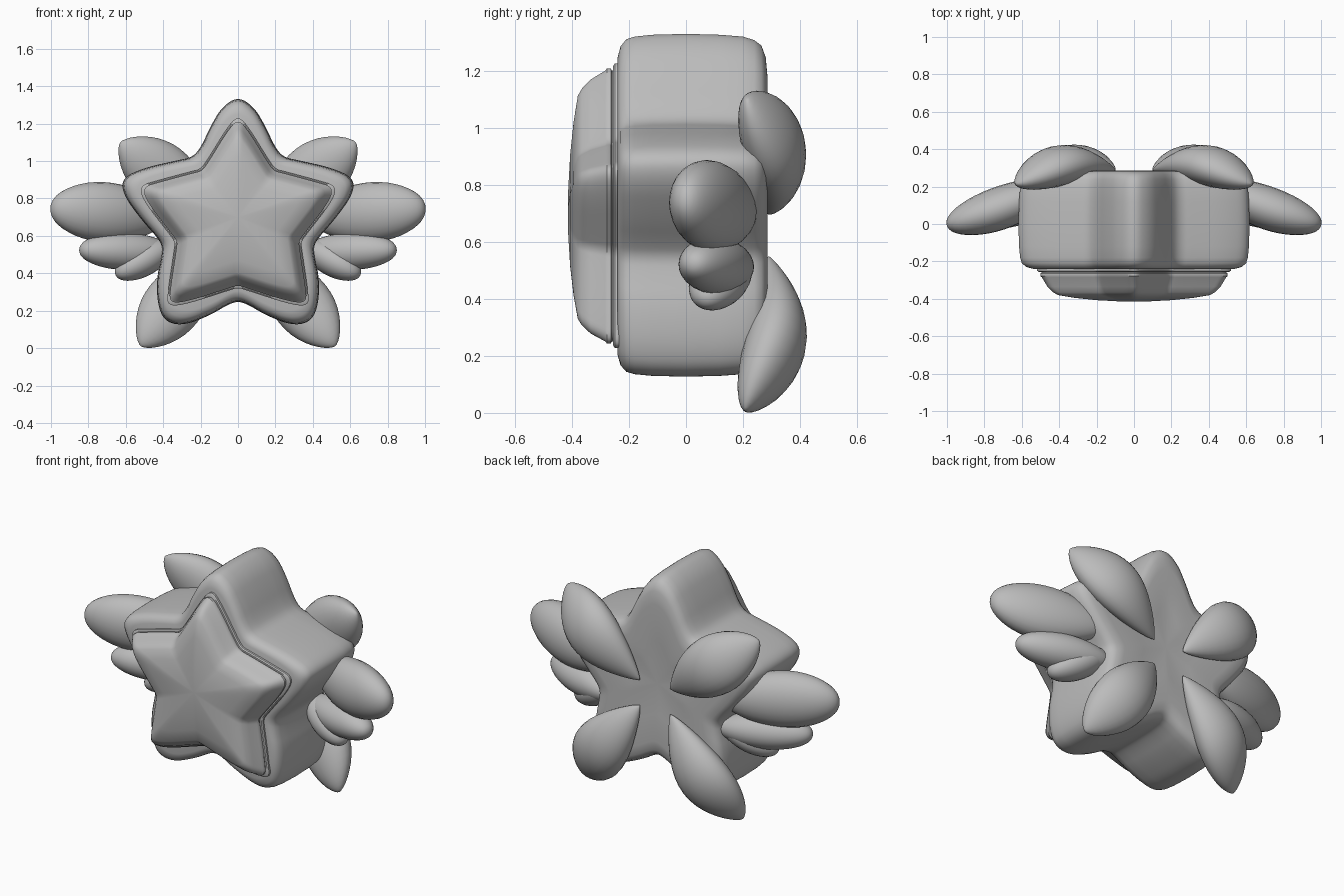
import bpy, bmesh, math
from mathutils import Vector

cube = bpy.data.objects.get("Cube")
if cube:
    bpy.data.objects.remove(cube)

grey = bpy.data.materials.new("plain grey")
grey.use_nodes = True
COLOUR = (0.5, 0.5, 0.5, 1)
grey.diffuse_color = COLOUR
grey.node_tree.nodes["Principled BSDF"].inputs["Base Color"].default_value = COLOUR
MIDDLE = Vector((0, 0.7))


def finish(name, bm, angle):
    bmesh.ops.recalc_face_normals(bm, faces=bm.faces)
    mesh = bpy.data.meshes.new(name)
    bm.to_mesh(mesh)
    bm.free()
    mesh.materials.append(grey)
    obj = bpy.data.objects.new(name, mesh)
    bpy.context.collection.objects.link(obj)
    bpy.ops.object.select_all(action='DESELECT')
    obj.select_set(True)
    bpy.context.view_layer.objects.active = obj
    bpy.ops.object.shade_smooth_by_angle(angle=math.radians(angle))


def skin(bm, rings):
    """Bridge neighbouring closed rings of vertices with quads."""
    for a, b in zip(rings, rings[1:]):
        for i in range(len(a)):
            j = (i + 1) % len(a)
            bm.faces.new((a[i], a[j], b[j], b[i]))


def cap(bm, ring, point):
    tip = bm.verts.new(point)
    for i in range(len(ring)):
        bm.faces.new((ring[i], ring[(i + 1) % len(ring)], tip))


def outline(half, rounds=3):
    """Mirror half an outline in x and round it by cutting its corners."""
    pts = [Vector(p) for p in half]
    pts += [Vector((-p.x, p.y)) for p in reversed(pts[1:-1])]
    for _ in range(rounds):
        pairs = zip(pts, pts[1:] + pts[:1])
        pts = [a.lerp(b, t) for a, b in pairs for t in (0.25, 0.75)]
    return pts


def star(name, half, layers, angle):
    """Loft a star outline through (depth, scale) layers, closed at both ends."""
    loop = outline(half)
    bm = bmesh.new()
    rings = []
    for y, s in layers:
        flat = [MIDDLE + (p - MIDDLE) * s for p in loop]
        rings.append([bm.verts.new((p.x, y, p.y)) for p in flat])
    skin(bm, rings)
    for ring, y in ((rings[0], layers[0][0]), (rings[-1], layers[-1][0])):
        cap(bm, ring, (0, y, MIDDLE.y))
    finish(name, bm, angle)


def petal(name, root, tip, width, depth, bow, peak, blunt, rings_n=22, sides=24):
    """Plump leaf from root to tip, bowed backwards, made for both sides."""
    for side, sign in (("left", 1), ("right", -1)):
        flip = Vector((sign, 1, 1))
        a, b = Vector(root) * flip, Vector(tip) * flip
        axis = (b - a).normalized()
        across = axis.cross(Vector((0, 1, 0))).normalized()
        normal = across.cross(axis)
        bm = bmesh.new()
        rings = []
        for k in range(1, rings_n):
            t = (1 - math.cos(math.pi * k / rings_n)) / 2
            swell = math.sin(math.pi * t ** peak) ** blunt
            centre = a.lerp(b, t) + normal * bow * math.sin(math.pi * t)
            ring = []
            for i in range(sides):
                u = 2 * math.pi * i / sides
                ring.append(bm.verts.new(centre + across * width * swell * math.cos(u)
                                         + normal * depth * swell * math.sin(u)))
            rings.append(ring)
        skin(bm, rings)
        cap(bm, rings[0], a)
        cap(bm, rings[-1], b)
        finish(side + "_" + name, bm, 80)


# Thick rounded star body
star("star_body",
     [(0, 1.345), (0.085, 1.29), (0.145, 1.19), (0.2, 1.07), (0.245, 1.02), (0.32, 1.005),
      (0.5, 0.965), (0.62, 0.91), (0.615, 0.82), (0.52, 0.69), (0.43, 0.59), (0.405, 0.545),
      (0.41, 0.49), (0.435, 0.37), (0.43, 0.23), (0.39, 0.14), (0.29, 0.12), (0.15, 0.175),
      (0.05, 0.235), (0, 0.25)],
     [(-0.235, 0.6), (-0.24, 0.87), (-0.23, 0.93), (-0.21, 0.97), (-0.18, 0.985), (-0.12, 0.995),
      (0, 1), (0.12, 0.995), (0.2, 0.985), (0.24, 0.965), (0.265, 0.935), (0.28, 0.87),
      (0.287, 0.75), (0.275, 0.4), (0.27, 0.1)], 50)

# Rim step and raised bevelled star on the front
FACE = [(0, 1.235), (0.06, 1.165), (0.17, 0.985), (0.2, 0.95), (0.245, 0.94), (0.43, 0.89),
        (0.515, 0.865), (0.5, 0.79), (0.36, 0.61), (0.33, 0.57), (0.335, 0.525), (0.365, 0.33),
        (0.375, 0.235), (0.28, 0.24), (0.04, 0.318), (0, 0.33)]
star("front_rim", FACE, [(-0.2, 1.02), (-0.25, 1.02), (-0.256, 1.0), (-0.256, 0.8)], 40)
star("front_star", FACE,
     [(-0.2, 0.97), (-0.26, 0.97), (-0.264, 0.985), (-0.278, 0.985), (-0.284, 0.97),
      (-0.335, 0.91), (-0.365, 0.85), (-0.38, 0.8), (-0.395, 0.62), (-0.407, 0.4),
      (-0.414, 0.15), (-0.415, 0.03)], 40)

# Side wings, three feathers each
petal("upper_feather", (0.38, 0.22, 0.7), (1.0, -0.01, 0.75), 0.16, 0.115, -0.01, 1.15, 0.45)
petal("middle_feather", (0.34, 0.2, 0.51), (0.845, 0.02, 0.525), 0.1, 0.105, 0, 1.1, 0.42)
petal("lower_feather", (0.34, 0.19, 0.56), (0.65, 0.06, 0.39), 0.085, 0.1, 0, 1.1, 0.45)

# Four leaves on the back
petal("top_back_leaf", (0.1, 0.29, 0.7), (0.63, 0.215, 1.1), 0.165, 0.108, 0.065, 1.25, 0.65)
petal("bottom_back_leaf", (0.1, 0.29, 0.55), (0.52, 0.21, 0.01), 0.16, 0.108, 0.07, 1.25, 0.65)
